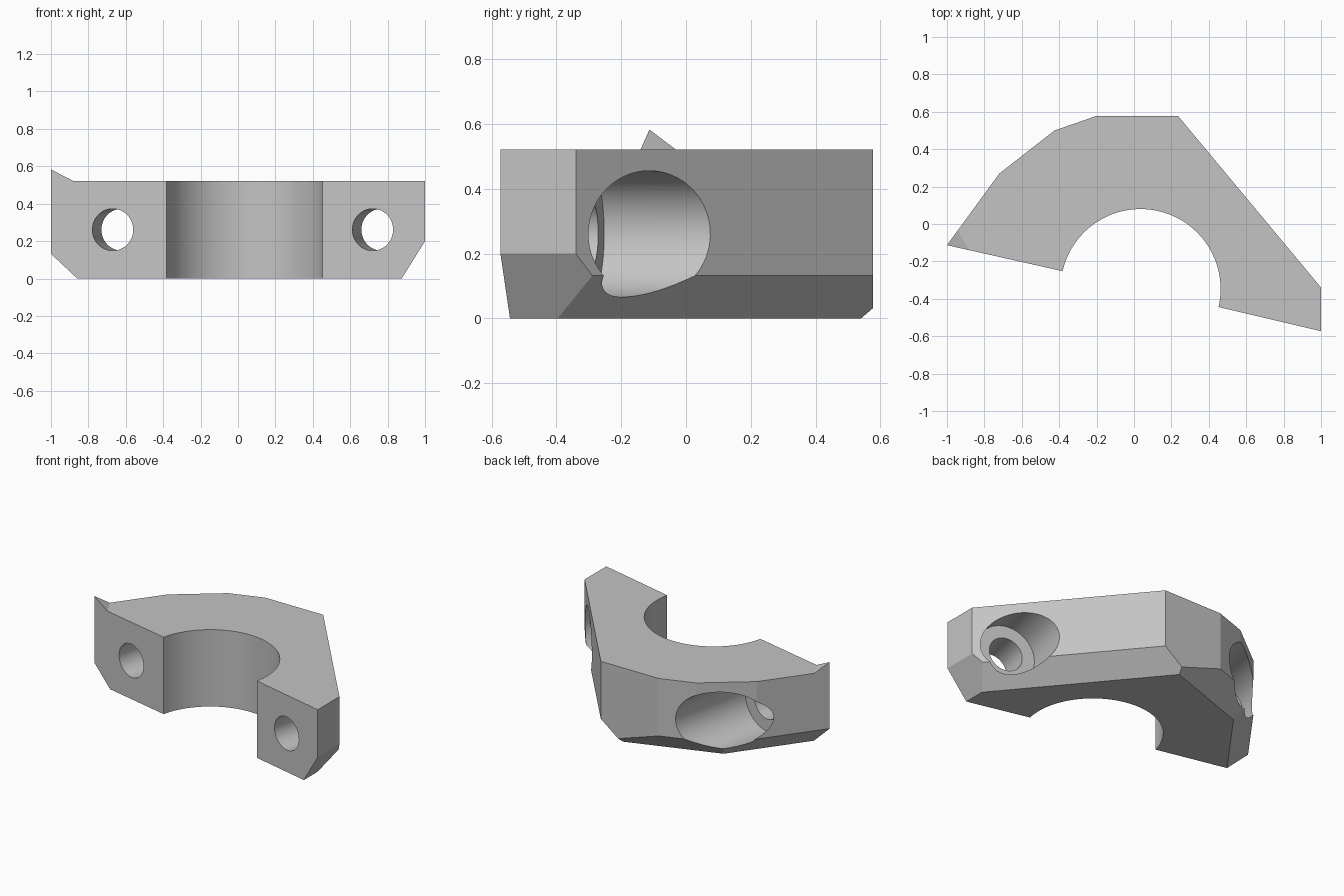
import bpy, bmesh, math
from mathutils import Vector, Matrix

cube = bpy.data.objects.get("Cube")
if cube:
    bpy.data.objects.remove(cube)

HEIGHT = 0.522
CHAMFER = 0.132
BORE_CENTRE = Vector((0.035, -0.348))
BORE_RADIUS = 0.428
TILT = math.atan2(-0.46, 2.0)                     # slant of the mating face
ALONG = Vector((math.cos(TILT), math.sin(TILT), 0))
INWARD = Vector((-ALONG.y, ALONG.x, 0))

grey = bpy.data.materials.new("plain grey")
grey.use_nodes = True
grey.diffuse_color = (0.55, 0.55, 0.55, 1)
grey.node_tree.nodes["Principled BSDF"].inputs["Base Color"].default_value = (0.55, 0.55, 0.55, 1)


def make_object(name, bm):
    bmesh.ops.recalc_face_normals(bm, faces=bm.faces)
    mesh = bpy.data.meshes.new(name)
    bm.to_mesh(mesh)
    bm.free()
    mesh.materials.append(grey)
    obj = bpy.data.objects.new(name, mesh)
    bpy.context.collection.objects.link(obj)
    return obj


def cut_away(bm, point, normal):
    """Slice off everything beyond a plane and close the cut."""
    geom = bm.verts[:] + bm.edges[:] + bm.faces[:]
    bmesh.ops.bisect_plane(bm, geom=geom, plane_co=point, plane_no=normal, clear_outer=True)
    bmesh.ops.edgenet_fill(bm, edges=[e for e in bm.edges if e.is_boundary])


# Clamp body: outline with the half-round bore, extruded upward
outer = [(1, -0.573), (1, -0.34), (0.235, 0.578), (-0.2, 0.578),
         (-0.425, 0.5), (-0.72, 0.27), (-1, -0.113)]
STEPS = 48
arc = []
for i in range(STEPS + 1):
    a = math.pi * (1 - i / STEPS) + TILT
    arc.append(BORE_CENTRE + BORE_RADIUS * Vector((math.cos(a), math.sin(a))))

bm = bmesh.new()
base = bm.faces.new([bm.verts.new((p[0], p[1], 0)) for p in outer + arc])
up = bmesh.ops.extrude_face_region(bm, geom=[base])["geom"]
bmesh.ops.translate(bm, vec=(0, 0, HEIGHT), verts=[v for v in up if isinstance(v, bmesh.types.BMVert)])
bmesh.ops.recalc_face_normals(bm, faces=bm.faces)

# Underside chamfers along three of the outer walls, and a steeper one on the left end
for start in (1, 3, 5):
    p, q = Vector(outer[start]), Vector(outer[start + 1])
    d = (q - p).normalized()
    cut_away(bm, (p.x, p.y, CHAMFER), (d.y, -d.x, -1))
cut_away(bm, (1, 0, 0.2), (0.2, 0, -0.125))
body = make_object("clamp_body", bm)


# Bolt holes with wide counterbores opening on the outer walls
def cylinder_cutter(name, origin, radius, start, end):
    bm = bmesh.new()
    turn = Vector((0, 0, 1)).rotation_difference(INWARD).to_matrix().to_4x4()
    place = Matrix.Translation(origin + INWARD * (start + end) / 2) @ turn
    bmesh.ops.create_cone(bm, cap_ends=True, segments=72, radius1=radius, radius2=radius,
                          depth=end - start, matrix=place)
    cutter = make_object(name, bm)
    cutter.hide_render = True
    mod = body.modifiers.new(name, 'BOOLEAN')
    mod.operation = 'DIFFERENCE'
    mod.solver = 'EXACT'
    mod.object = cutter
    return cutter


cutters = []
for side, x in (("right", -0.67), ("left", 0.72)):
    centre = Vector((x, -0.343 - 0.23 * x, 0.261))
    cutters.append(cylinder_cutter(side + "_bolt_hole", centre, 0.112, -0.2, 0.4))
    cutters.append(cylinder_cutter(side + "_counterbore", centre, 0.195, 0.218, 1.5))

bpy.context.view_layer.objects.active = body
body.select_set(True)
for mod in list(body.modifiers):
    bpy.ops.object.modifier_apply(modifier=mod.name)
for cutter in cutters:
    bpy.data.objects.remove(cutter)
bpy.ops.object.shade_smooth_by_angle(angle=math.radians(10))

# Small raised tip on the right corner
bm = bmesh.new()
peak = bm.verts.new((-1, -0.113, 0.583))
foot = [bm.verts.new((x, y, HEIGHT)) for x, y in ((-1, -0.113), (-0.882, -0.14), (-0.941, -0.032))]
for i in range(3):
    bm.faces.new((foot[i], foot[(i + 1) % 3], peak))
make_object("corner_tip", bm)
